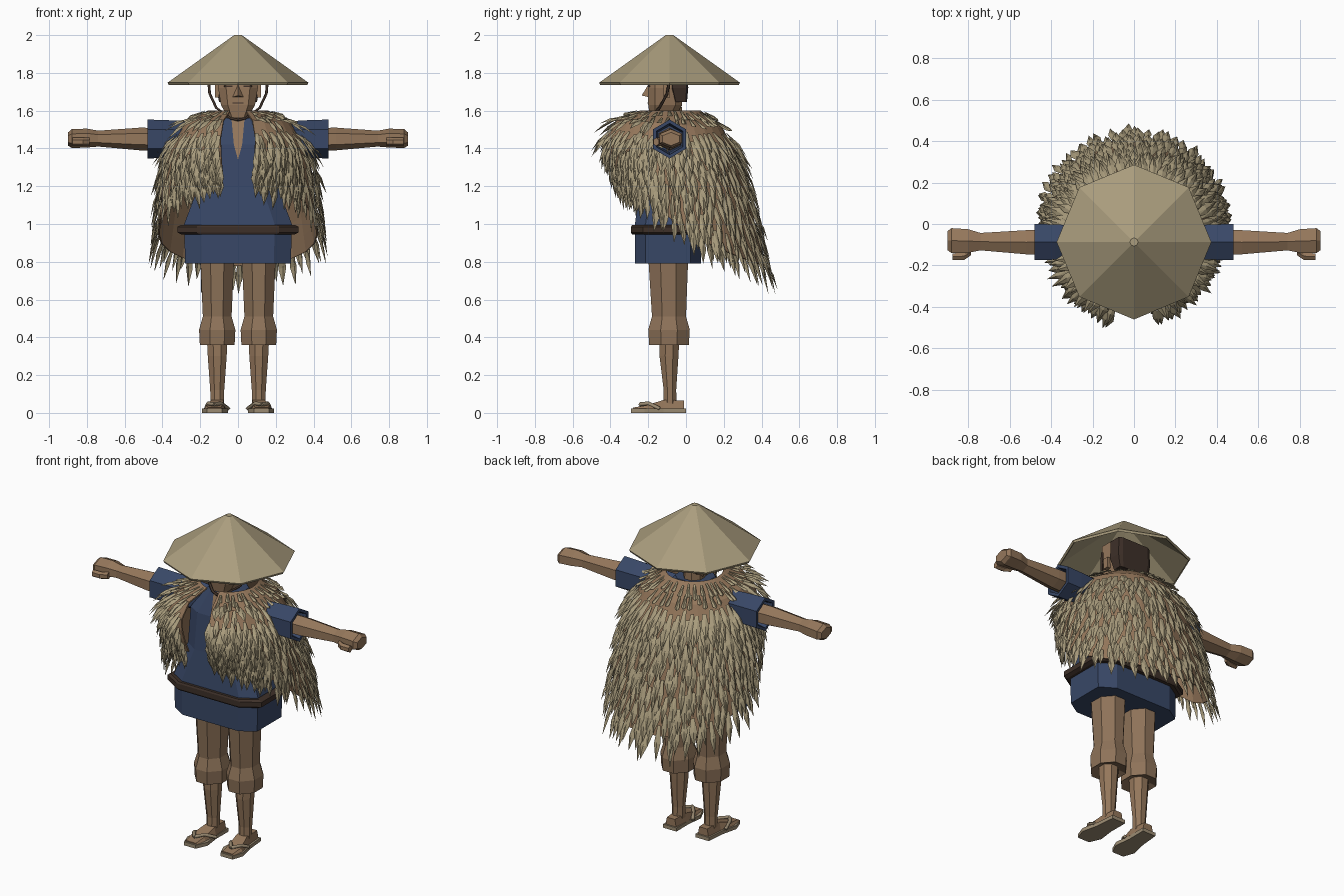
import bpy, bmesh, math, random
from mathutils import Vector as V

if "Cube" in bpy.data.objects:
    bpy.data.objects.remove(bpy.data.objects["Cube"])

random.seed(4)
CY = -0.087  # body axis


def mat(name, *c):
    m = bpy.data.materials.new(name)
    m.diffuse_color = (*c, 1)
    m.use_nodes = True
    m.node_tree.nodes["Principled BSDF"].inputs["Base Color"].default_value = m.diffuse_color
    return m


STRAW = mat("straw", .40, .335, .205)
SKIN = mat("skin", .30, .185, .105)
CLOTH = mat("brown cloth", .27, .17, .10)
BLUE = mat("indigo cloth", .040, .064, .135)
DARK = mat("dark brown", .048, .030, .022)
SOLE = mat("sandal straw", .33, .26, .17)


def mesh(name, verts, faces, m, thick=0, fix=True):
    me = bpy.data.meshes.new(name)
    me.from_pydata([tuple(v) for v in verts], [], faces)
    if fix:
        bm = bmesh.new()
        bm.from_mesh(me)
        bmesh.ops.recalc_face_normals(bm, faces=bm.faces)
        bm.to_mesh(me)
        bm.free()
    me.materials.append(m)
    o = bpy.data.objects.new(name, me)
    bpy.context.collection.objects.link(o)
    if thick:
        mod = o.modifiers.new("thickness", "SOLIDIFY")
        mod.thickness = thick
    return o


def loft(name, rings, m, cap0=True, cap1=True, thick=0):
    n = len(rings[0])
    verts = [p for r in rings for p in r]
    faces = [(i*n+j, i*n+(j+1) % n, (i+1)*n+(j+1) % n, (i+1)*n+j)
             for i in range(len(rings)-1) for j in range(n)]
    if cap0:
        faces.append(tuple(range(n)))
    if cap1:
        faces.append(tuple(range(len(verts)-n, len(verts))))
    return mesh(name, verts, faces, m, thick)


def oct_ring(x0, x1, y0, y1, z, cut=.3):
    """Rectangle with cut corners."""
    cx, cy, hx, hy = (x0+x1)/2, (y0+y1)/2, (x1-x0)/2, (y1-y0)/2
    k = 1-2*cut
    s = [(1, -k), (1, k), (k, 1), (-k, 1), (-1, k), (-1, -k), (-k, -1), (k, -1)]
    return [V((cx+a*hx, cy+b*hy, z)) for a, b in s]


def hex_ring(x, y, z, ry, rz):
    """Six-sided ring across the arm, with a corner on top."""
    return [V((x, y+ry*math.sin(k*math.pi/3)/.866, z+rz*math.cos(k*math.pi/3)))
            for k in range(6)]


def box(name, x0, x1, y0, y1, z0, z1, m):
    r = [[V((x, y, z)) for x, y in ((x0, y0), (x1, y0), (x1, y1), (x0, y1))]
         for z in (z0, z1)]
    return loft(name, r, m)


def tube(name, pts, r, m):
    cu = bpy.data.curves.new(name, 'CURVE')
    cu.dimensions = '3D'
    cu.bevel_depth, cu.bevel_resolution, cu.use_fill_caps = r, 0, True
    sp = cu.splines.new('POLY')
    sp.points.add(len(pts)-1)
    for p, q in zip(sp.points, pts):
        p.co = (*q, 1)
    cu.materials.append(m)
    o = bpy.data.objects.new(name, cu)
    bpy.context.collection.objects.link(o)


# Straw hat: open eight-sided cone
loft("hat", [[V((r*math.cos(k*math.pi/4), CY+r*math.sin(k*math.pi/4), z)) for k in range(8)]
             for r, z in ((.366, 1.735), (.373, 1.748), (.02, 2.0))], STRAW, cap0=False, thick=.008)

# Head, hair, face
loft("head", [oct_ring(-.055, .055, -.19, -.06, 1.565, .2), oct_ring(-.09, .09, -.2, -.02, 1.63, .2),
              oct_ring(-.105, .105, -.2, -.02, 1.72, .2), oct_ring(-.1, .1, -.19, -.02, 1.84, .2)], SKIN)
loft("hair", [oct_ring(-.1, .1, -.06, .005, 1.645, .1), oct_ring(-.115, .115, -.08, .012, 1.72, .1),
              oct_ring(-.11, .11, -.08, .01, 1.83, .1)], DARK)
loft("neck", [oct_ring(-.06, .06, -.14, -.02, 1.45), oct_ring(-.055, .055, -.14, -.02, 1.62)], SKIN)
mesh("nose", [(-.03, -.198, 1.672), (.03, -.198, 1.672), (0, -.235, 1.68), (0, -.198, 1.74)],
     [(0, 1, 2), (0, 2, 3), (1, 3, 2), (0, 3, 1)], SKIN)
box("mouth", -.03, .03, -.203, -.19, 1.638, 1.643, DARK)
for s in (-1, 1):
    a, b = sorted((s*.03, s*.075))
    box("eye", a, b, -.203, -.19, 1.724, 1.734, DARK)
    a, b = sorted((s*.1, s*.122))
    box("ear", a, b, -.12, -.085, 1.67, 1.735, SKIN)
    tube("hat_strap", [(s*.155, -.09, 1.75), (s*.15, -.1, 1.69), (s*.115, -.14, 1.615),
                       (s*.04, -.19, 1.56), (0, -.2, 1.55)], .008, DARK)

# Tunic, neck opening and belt
loft("tunic", [oct_ring(-.28, .28, -.27, .08, .79, .16), oct_ring(-.285, .285, -.27, .08, 1.0, .16),
               oct_ring(-.21, .21, -.245, .05, 1.2, .2), oct_ring(-.2, .2, -.225, .03, 1.42, .2),
               oct_ring(-.1, .1, -.18, .0, 1.56, .2)], BLUE)
mesh("chest_skin", [(-.035, -.186, 1.56), (.035, -.186, 1.56), (.022, -.231, 1.42), (0, -.236, 1.34),
                    (-.022, -.231, 1.42)], [(0, 4, 3, 2, 1)], SKIN)
loft("belt", [oct_ring(-w, w, -.205-w*.27, .02+w*.27, z, .16)
              for w, z in ((.3, .945), (.32, .955), (.32, .985), (.3, .995))], DARK)

for s in (-1, 1):
    # Sleeve with a hollow cuff
    loft("sleeve", [hex_ring(s*x, CY, 1.45, a, b) for x, a, b in
                    ((.1, .07, .085), (.38, .085, .1), (.48, .087, .103), (.48, .07, .083), (.4, .065, .07))],
         BLUE)
    # Forearm, hand and thumb
    loft("arm", [hex_ring(s*x, y, z, a, b) for x, y, z, a, b in
                 ((.38, CY, 1.448, .06, .06), (.52, -.088, 1.45, .058, .06), (.74, -.085, 1.452, .042, .042),
                  (.8, -.082, 1.455, .057, .05), (.88, -.08, 1.452, .06, .05), (.9, -.08, 1.45, .045, .035))], SKIN)
    loft("thumb", [hex_ring(s*x, y, 1.435, a, .022) for x, y, a in
                   ((.785, -.135, .015), (.82, -.155, .019), (.875, -.158, .015))], SKIN)

    # Trousers, shin, foot and sandal
    c = s*.11
    loft("trouser_leg", [oct_ring(c-a, c+a, y0, y1, z) for a, y0, y1, z in
                         ((.06, -.14, -.03, .375), (.092, -.195, .015, .36), (.096, -.2, .02, .44),
                          (.076, -.18, .0, .51), (.09, -.2, .012, .83))], CLOTH)
    loft("shin", [oct_ring(c-a, c+a, y0, y1, z) for a, y0, y1, z in
                  ((.036, -.12, -.05, .05), (.037, -.118, -.052, .12), (.05, -.14, -.04, .3), (.055, -.14, -.035, .4))],
         SKIN)
    d = s*.015
    foot = [(-.28, .045, .028, d), (-.21, .055, .04, d), (-.12, .045, .068, 0), (-.01, .036, .066, 0)]
    loft("foot", [[V((c+o+u*w, y, z)) for u, z in ((-1, .02), (1, .02), (.75, h), (-.75, h))]
                  for y, w, h, o in foot], SKIN)
    outline = [(.045, 0), (-.045, 0), (-.05, -.12), (-.068, -.22), (-.04, -.29), (.04, -.29), (.068, -.22), (.05, -.12)]
    loft("sandal_sole", [[V((c+x-d*y/.29, y, z)) for x, y in outline] for z in (0, .022)], SOLE)
    for u in (-1, 1):
        tube("sandal_strap", [(c+d, -.245, .045), (c+d+u*.035, -.2, .05), (c+u*.06, -.14, .022)], .011, SOLE)

# Cape surface: profiles (radius, height) at the back, side and front, blended by angle
PROF = [[(.165, 1.6), (.28, 1.51), (.35, 1.38), (.41, 1.18), (.46, .97), (.50, .78)],
        [(.16, 1.6), (.28, 1.53), (.35, 1.43), (.385, 1.31), (.40, 1.18), (.405, 1.04)],
        [(.16, 1.6), (.29, 1.55), (.345, 1.46), (.34, 1.39), (.32, 1.32), (.29, 1.25)]]
OPEN = math.pi-.27


def cape(phi, t):
    c = math.cos(phi)
    w = abs(c)**.75
    i = min(4, max(0, int(t*5)))
    f = t*5-i
    g = lambda p, k: p[i][k]*(1-f)+p[i+1][k]*f
    end = PROF[0] if c > 0 else PROF[2]
    r, z = (g(end, k)*w+g(PROF[1], k)*(1-w) for k in (0, 1))
    return V((r*math.sin(phi), CY+r*c, z))


NP, NT = 26, 10
vs = [cape(-OPEN+2*OPEN*i/NP, j/NT) for i in range(NP+1) for j in range(NT+1)]
fs = [(i*(NT+1)+j, (i+1)*(NT+1)+j, (i+1)*(NT+1)+j+1, i*(NT+1)+j+1) for i in range(NP) for j in range(NT)]
mesh("cape_lining", vs, fs, SKIN, .008)


def blade(out, phi, t, length, half, lift, blunt=False):
    """One folded straw blade hanging along the cape."""
    verts, faces = out
    p = cape(phi, t)
    down = (cape(phi, t+.04)-cape(phi, t-.04)).normalized()
    side = (cape(phi+.03, t)-cape(phi-.03, t)).normalized()
    n = down.cross(side).normalized()
    if n.dot(V((p.x, p.y-CY, .2))) < 0:
        n.negate()
    down = (down+side*random.uniform(-.12, .12)).normalized()
    k, b = (.85, len(verts)) if blunt else (.5, len(verts))
    mid = p+down*length*k+n*lift*.7
    verts += [p-side*half*.45+n*.008, p+side*half*.45+n*.008, mid+side*half, mid-side*half,
              mid+n*.01, p+down*length+n*lift]
    quads = [(0, 4, 1), (1, 4, 2), (0, 3, 4), (3, 5, 4), (4, 5, 2)]
    e = verts[b+4]-verts[b]
    flip = e.cross(verts[b+1]-verts[b]).dot(n) < 0
    faces += [tuple(b+q for q in (f[::-1] if flip else f)) for f in quads]


# Collar of short blunt strips
out = ([], [])
for row, (t, num) in enumerate(((.03, 34), (.12, 38))):
    for k in range(num):
        phi = -OPEN+2*OPEN*(k+.5*random.random()+.25)/num
        blade(out, phi, t+random.uniform(-.01, .02), random.uniform(.07, .11), .013, .018, True)
mesh("collar_straw", *out, STRAW, fix=False)

# Overlapping rows of pointed blades
out = ([], [])
ROWS, NUM = 11, 50
for row in range(ROWS):
    t0 = .27+.68*row/(ROWS-1)
    for k in range(NUM):
        phi = -OPEN+2*OPEN*(k+.5*(row % 2)+random.uniform(.05, .45))/NUM
        if abs(phi) > OPEN:
            continue
        q = (1+math.cos(phi))/2
        t = t0+random.uniform(-.025, .025)
        if q < .4 and row == 0:
            t -= .08
        blade(out, phi, t, (.12+.06*q)*random.uniform(.8, 1.2), random.uniform(.017, .025),
              random.uniform(.022, .045))
mesh("cape_straw", *out, STRAW, fix=False)
